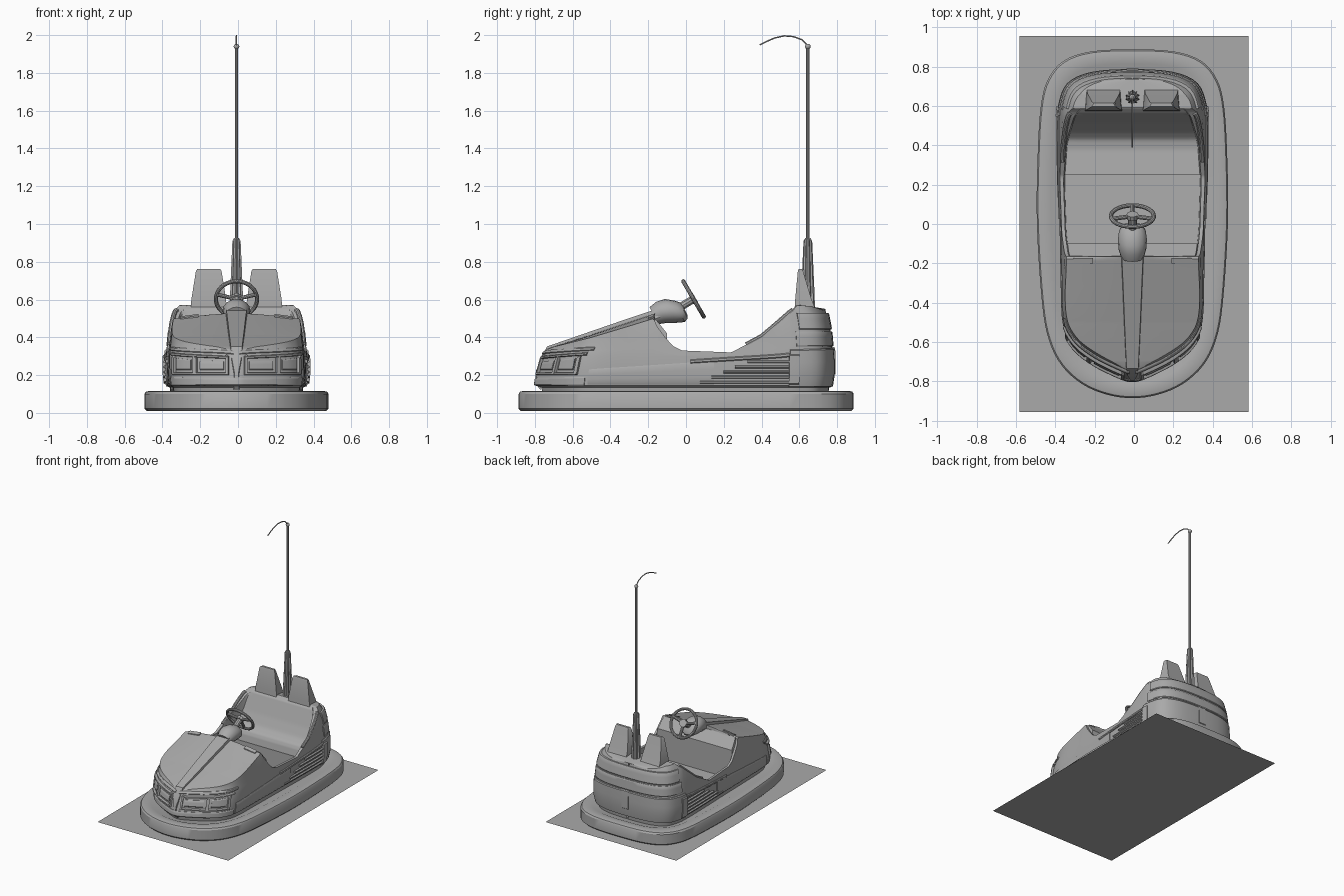
import bpy, bmesh, math
from mathutils import Vector

if "Cube" in bpy.data.objects:
    bpy.data.objects.remove(bpy.data.objects["Cube"])

CX = -0.008  # the car sits slightly off the centre of its floor plate
parts = []
grey = bpy.data.materials.new("plain_grey")
grey.use_nodes = True
grey.diffuse_color = (0.4, 0.4, 0.4, 1)
grey.node_tree.nodes["Principled BSDF"].inputs["Base Color"].default_value = (0.4, 0.4, 0.4, 1)

def add(name, mesh):
    ob = bpy.data.objects.new(name, mesh)
    bpy.context.scene.collection.objects.link(ob)
    mesh.materials.clear()
    mesh.materials.append(grey)
    parts.append(ob)

def loft(name, rings, closed=True):
    """Solid through equal-length rings, or an open sheet through rows."""
    bm = bmesh.new()
    rows = [[bm.verts.new((x + CX, y, z)) for x, y, z in ring] for ring in rings]
    n = len(rows[0])
    for a, b in zip(rows, rows[1:]):
        for i in range(n if closed else n - 1):
            j = (i + 1) % n
            bm.faces.new((a[i], a[j], b[j], b[i]))
    if closed:
        bm.faces.new(rows[0][::-1])
        bm.faces.new(rows[-1])
    bmesh.ops.recalc_face_normals(bm, faces=bm.faces)
    me = bpy.data.meshes.new(name)
    bm.to_mesh(me)
    bm.free()
    add(name, me)

def tube(name, pts, r):
    cu = bpy.data.curves.new(name, "CURVE")
    cu.dimensions, cu.bevel_depth, cu.bevel_resolution = "3D", r, 3
    cu.use_fill_caps = True
    sp = cu.splines.new("POLY")
    sp.points.add(len(pts) - 1)
    for p, (x, y, z) in zip(sp.points, pts):
        p.co = (x + CX, y, z, 1)
    path = bpy.data.objects.new(name + "_path", cu)
    add(name, bpy.data.meshes.new_from_object(path))
    bpy.data.objects.remove(path)

def lookup(table, v):
    """Linear interpolation of table rows by their first column."""
    k = next((i for i in range(1, len(table)) if v <= table[i][0]), len(table) - 1)
    lo, hi = table[k - 1], table[k]
    t = min(1, max(0, (v - lo[0]) / (hi[0] - lo[0])))
    return [a + (b - a) * t for a, b in zip(lo[1:], hi[1:])]

def spline(pts, u):
    """Smooth half outline, running from the nose (u = 0) to the tail."""
    ext = [(-pts[1][0], pts[1][1])] + pts + [(-pts[-2][0], pts[-2][1])]
    i = min(int(u), len(pts) - 2)
    t = u - i
    a, b, c, d = (Vector(p) for p in ext[i:i + 4])
    return b + (c - a) * t / 2 + (a - 2.5 * b + 2 * c - d / 2) * t * t + (1.5 * (b - c) + (d - a) / 2) * t ** 3

# Floor plate
loft("floor_plate", [[(x - CX, y, 0) for x in (-.583, .583)] for y in (-.957, .957)], closed=False)

# Rubber bumper ring
BUMP = [(0, -.886), (.13, -.868), (.255, -.815), (.36, -.72), (.425, -.59), (.46, -.4), (.486, 0),
        (.482, .35), (.466, .6), (.43, .735), (.35, .83), (.21, .878), (0, .888)]

def bump_ring(z, s):
    half = [spline(BUMP, k / 4) for k in range(4 * len(BUMP) - 3)]
    ring = [(p.x * s, p.y * (1 + (s - 1) * .55), z) for p in half]
    return ring + [(-x, y, h) for x, y, h in ring[-2:0:-1]]

loft("bumper", [bump_ring(z, s) for z, s in
                ((.01, .975), (.022, 1), (.1, 1), (.112, .985), (.116, .95), (.116, .85), (.105, .8))])

# Body skin: plan outline with taper by height (z, width, front, rear)
PLAN = [(0, -.79), (.06, -.775), (.2, -.705), (.3, -.62), (.35, -.5), (.36, -.25), (.365, 0),
        (.372, .25), (.375, .5), (.365, .62), (.32, .72), (.2, .772), (0, .785)]
TAIL = len(PLAN) - 1
TAPER = [(.1, .93, .96, .96), (.135, .94, .97, .965), (.145, .985, 1.01, .985), (.2, 1, 1, .99),
         (.3, 1, .965, .99), (.36, .98, .92, .985), (.45, .955, .9, .975),
         (.53, .91, .88, .955), (.57, .85, .86, .9), (.62, .75, .8, .8)]
# Heights along the car: body rim, then bonnet / well / seat / deck
RIM = [(-.75, .33), (-.7, .35), (-.5, .4), (-.3, .46), (-.17, .5), (-.155, .46), (-.11, .4), (-.07, .355),
       (-.02, .33), (.24, .32), (.4, .405), (.5, .49), (.59, .57), (.66, .565), (.74, .54)]
MIDDLE = [(-.75, .333), (-.7, .352), (-.5, .415), (-.3, .482), (-.165, .527), (-.164, .5), (-.1, .42),
          (-.099, .19), (.249, .17), (.25, .312), (.38, .297), (.43, .305), (.47, .345),
          (.51, .42), (.565, .55), (.59, .575), (.74, .55)]
WELL_WIDTH = [(.2, .95), (.4, .93), (.58, .86)]

def skin(u, z, d=0.0, s=1):
    sx, front, rear = lookup(TAPER, z)
    p = spline(PLAN, u)
    g = (spline(PLAN, min(u + .02, TAIL)) - spline(PLAN, max(u - .02, 0))).normalized()
    return (s * (p.x * sx + g.y * d), p.y * (front if p.y < 0 else rear) - g.x * d, z)

def rim_height(u):
    z = .4
    for _ in range(8):
        z = lookup(RIM, skin(u, z)[1])[0]
    return z

def u_at(y):
    lo, hi = 0, TAIL
    for _ in range(24):
        u = (lo + hi) / 2
        lo, hi = (u, hi) if skin(u, rim_height(u))[1] < y else (lo, u)
    return lo

def body_row(u):
    """Cross-section: up one flank, across the bonnet or cockpit, down the other."""
    rim = rim_height(u)
    x, y, _ = skin(u, rim)
    mid, well = lookup(MIDDLE, y)[0], lookup(WELL_WIDTH, y)[0]
    covered = y < -.1645 or y > .585
    half = [skin(u, z) for z in (.1, .135, .145, .2, .3)]
    half += [skin(u, .3 + (rim - .3) * k / 4) for k in (1, 2, 3, 4)]
    for t in (well, well - .015, .75, .6, .4, .2, 0):
        z = rim + (mid - rim) * (1 - t * t) if covered else (rim if t == well else mid)
        half.append((x * t, y, z))
    return half + [(-a, b, c) for a, b, c in half[-2::-1]]

ROWS = 240
stations = [.02 + (TAIL - .04) * k / ROWS for k in range(ROWS + 1)]
stations += [u_at(y + e) for y in (-.1645, -.0995, .2495) for e in (-.0007, .0007)]
loft("body", [body_row(u) for u in sorted(stations)], closed=False)

def panel(name, s, u0, u1, low, high, d=.01):
    """Raised strip on the skin; low and high are (start, end) heights."""
    n = max(2, round((u1 - u0) * 4))
    rings = []
    for k in range(n + 1):
        u = u0 + (u1 - u0) * k / n
        a, b = (h[0] + (h[1] - h[0]) * k / n for h in (low, high))
        c = min(.006, (b - a) / 4)
        front = [(a + c + (b - a - 2 * c) * i / 3, d) for i in range(4)]
        rings.append([skin(u, z, e, s) for z, e in
                      [(a, -.012), (a, d * .5)] + front + [(b, d * .5), (b, -.012)]])
    loft(name, rings)

# Bonnet spine running down over the nose
SPINE = [(-.8, .16, .008), (-.795, .22, .012), (-.77, .29, .025), (-.735, .352, .03),
         (-.5, .433, .04), (-.3, .502, .048), (-.12, .562, .056)]
loft("bonnet_spine", [[(-w - .008, y + .03, z - .04), (-w, y, z), (w, y, z), (w + .008, y + .03, z - .04)]
                      for y, z, w in SPINE])

# Parts that repeat on both flanks
for side, s in (("left", 1), ("right", -1)):
    panel(side + "_bonnet_lip", s, .3, 3.9, (.31, .33), (.328, .35), .01)
    panel(side + "_nose_skirt", s, 0, 3.8, (.145, .145), (.185, .19), .008)
    # headlight frame and two lenses
    panel(side + "_headlight_top", s, .75, 3.7, (.285, .305), (.3, .32), .016)
    panel(side + "_headlight_bottom", s, .75, 3.4, (.2, .2), (.215, .215), .016)
    for k, u in enumerate((.75, 2.05, 3.3)):
        panel(f"{side}_headlight_post_{k}", s, u, u + .16, (.2, .2), (.295, .31), .016)
    panel(side + "_lens_inner", s, 1.05, 1.92, (.226, .226), (.274, .278), .009)
    panel(side + "_lens_outer", s, 2.34, 3.18, (.226, .226), (.282, .29), .009)
    # flank moulding and louvres
    panel(side + "_flank_skirt", s, 3.9, 6.6, (.15, .15), (.23, .275), .006)
    panel(side + "_flank_moulding", s, 6.1, 8.35, (.262, .296), (.282, .318), .01)
    for k in range(5):
        panel(f"{side}_louvre_{k}", s, 6.3 + .25 * k, 8.35, (.155 + .027 * k,) * 2, (.17 + .027 * k,) * 2, .012)
    # wrapped tail bands
    panel(side + "_tail_bumper", s, 8.4, TAIL, (.135, .135), (.335, .345), .011)
    panel(side + "_tail_bumper_end", s, 8.35, 8.85, (.15, .15), (.31, .31), .017)
    panel(side + "_tail_band", s, 8.75, TAIL, (.352, .352), (.432, .432), .008)
    panel(side + "_tail_rim", s, 8.95, TAIL, (.442, .442), (.53, .53), .007)
    panel(side + "_tail_clasp", s, 11.85, TAIL, (.2, .2), (.35, .35), .015)
    # cockpit rail beside the backrest
    tube(side + "_seat_rail", [skin(u, rim_height(u), -.01, s) for u in (7.28, 7.6, 8, 8.3, 8.6, 8.85)], .013)
    # bonnet vent
    loft(side + "_bonnet_vent", [[(s * x, y, .522 + (y + .185) * .32 - .26 * x * x + dz)
                                  for y, dz in ((-.2, -.01), (-.2, .008), (-.172, .008), (-.172, -.01))]
                                 for x in (.2, .3)])
    # headrest
    c = s * .147
    loft(side + "_headrest", [[(c - w, f, z), (c + w, f, z), (c + w - .01, b, z), (c - w + .01, b, z)]
                              for z, w, f, b in ((.55, .095, .575, .685), (.6, .092, .578, .665),
                                                 (.75, .068, .592, .62), (.763, .06, .597, .615))])

# Steering cowl, column and wheel
def oval(y, z, w, h, n=16):
    return [(w * math.cos(a), y - .5 * h * math.sin(a), z + h * math.sin(a))
            for a in (2 * math.pi * k / n for k in range(n))]

loft("steering_cowl", [oval(y, z, w, h) for y, z, w, h in
                       ((-.17, .515, .058, .045), (-.13, .532, .07, .056), (-.08, .54, .074, .063),
                        (-.035, .538, .068, .057), (-.012, .543, .052, .042), (-.005, .545, .03, .025))])
hub, axis, up = Vector((0, .04, .603)), Vector((0, .86, .5)), Vector((0, -.5, .86))

def rim_point(degrees, r):
    a = math.radians(degrees)
    return hub + r * (Vector((1, 0, 0)) * math.cos(a) + up * math.sin(a))

tube("steering_column", [(0, -.04, .555), hub], .022)
tube("wheel_hub", [hub - axis * .012, hub + axis * .012], .03)
tube("steering_wheel", [rim_point(9 * k, .109) for k in range(41)], .011)
for k, a in enumerate((15, 165, 270)):
    tube(f"wheel_spoke_{k}", [hub, rim_point(a, .108)], .011)

# Fluted mast base, pole, ball and contact whip
MY = .645
loft("mast_base", [[(r * f * math.cos(a), MY + r * f * math.sin(a), z)
                    for a, f in ((math.pi * k / 10, 1 if k % 2 else .78) for k in range(20))]
                   for z, r in ((.54, .038), (.62, .036), (.8, .028), (.91, .023), (.925, .014))])
tube("mast_pole", [(0, MY, .9), (0, MY, 1.94)], .009)
arcs = [math.pi * k / 8 for k in range(17)]
loft("mast_ball", [[(.015 * math.sin(b) * math.cos(a), MY + .015 * math.sin(b) * math.sin(a), 1.94 + .015 * math.cos(b))
                    for a in arcs[:16]] for b in arcs[1:8]])
tube("contact_whip", [(0, .645, 1.945), (0, .615, 1.975), (0, .57, 1.992), (0, .52, 1.996),
                      (0, .47, 1.985), (0, .43, 1.968), (0, .39, 1.948)], .004)

# Smooth shading with crisp edges
bpy.ops.object.select_all(action="DESELECT")
for ob in parts:
    ob.select_set(True)
bpy.context.view_layer.objects.active = parts[0]
bpy.ops.object.shade_smooth_by_angle(angle=math.radians(32))
